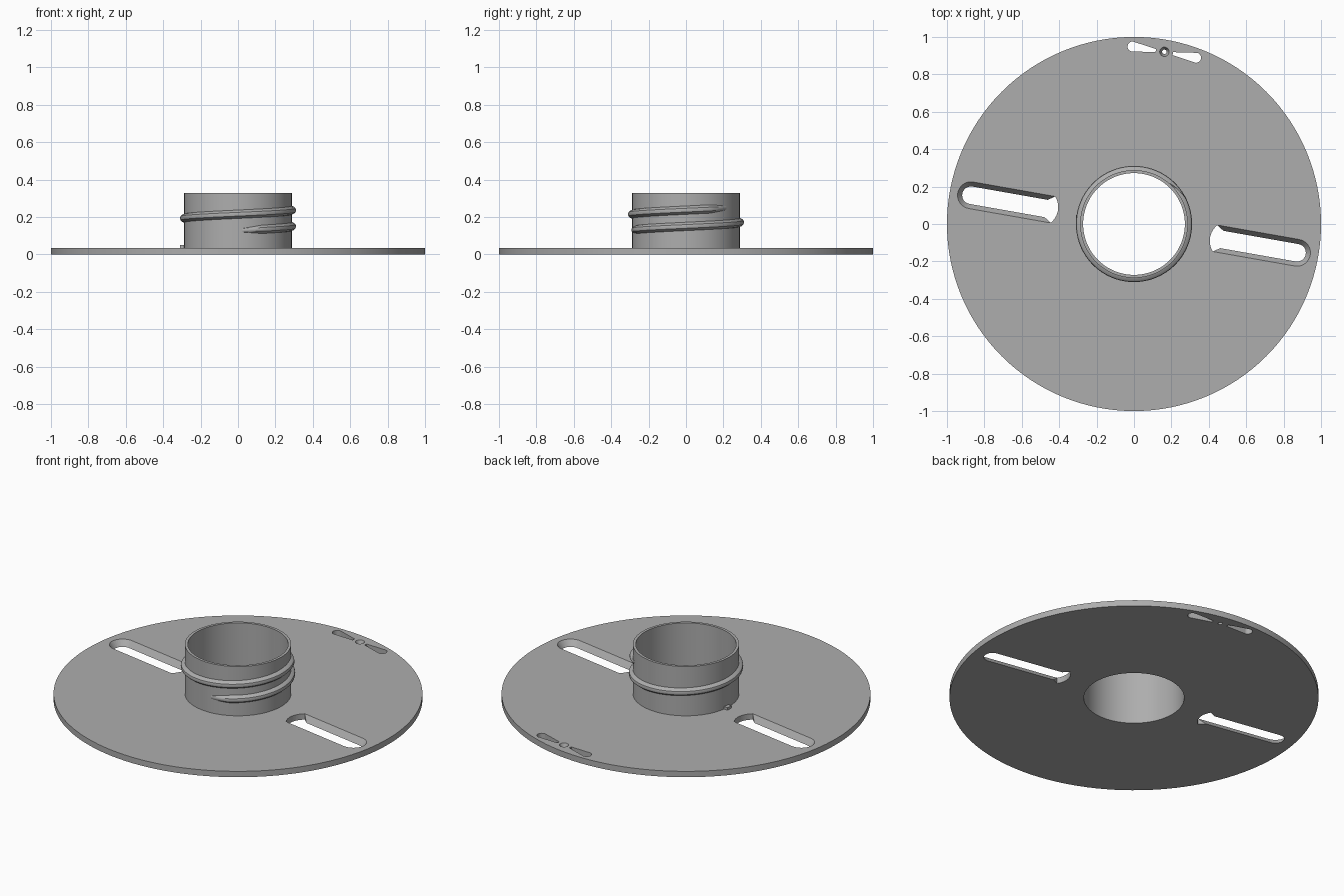
import bpy, bmesh, math
from mathutils import Matrix, Vector

if "Cube" in bpy.data.objects:
    bpy.data.objects.remove(bpy.data.objects["Cube"])

PLATE_H = 0.035
NECK_R, BORE_R, NECK_H = 0.288, 0.272, 0.33
TILT = math.radians(-10)

grey = bpy.data.materials.new("grey plastic")
grey.diffuse_color = (0.42, 0.42, 0.42, 1)
grey.use_nodes = True
grey.node_tree.nodes["Principled BSDF"].inputs["Base Color"].default_value = grey.diffuse_color


def finish(name, bm, smooth=True):
    bmesh.ops.recalc_face_normals(bm, faces=bm.faces)
    mesh = bpy.data.meshes.new(name)
    bm.to_mesh(mesh)
    bm.free()
    mesh.materials.append(grey)
    obj = bpy.data.objects.new(name, mesh)
    bpy.context.collection.objects.link(obj)
    if smooth:
        shade(obj)
    return obj


def shade(obj):
    bpy.ops.object.select_all(action='DESELECT')
    obj.select_set(True)
    bpy.context.view_layer.objects.active = obj
    bpy.ops.object.shade_smooth_by_angle(angle=math.radians(30))


def lathe(name, profile, steps=128):
    """Spin a closed (radius, z) profile around the z axis."""
    bm = bmesh.new()
    rings = [[bm.verts.new((r * math.cos(a), r * math.sin(a), z)) for r, z in profile]
             for a in (2 * math.pi * i / steps for i in range(steps))]
    n = len(profile)
    for i in range(steps):
        a, b = rings[i], rings[(i + 1) % steps]
        for k in range(n):
            bm.faces.new((a[k], b[k], b[(k + 1) % n], a[(k + 1) % n]))
    return finish(name, bm)


def loft(name, low, high, matrix, z0=-0.01, z1=PLATE_H + 0.01):
    """Solid between two outlines with equal point counts."""
    bm = bmesh.new()
    a = [bm.verts.new((x, y, z0)) for x, y in low]
    b = [bm.verts.new((x, y, z1)) for x, y in high]
    n = len(a)
    bm.faces.new(a)
    bm.faces.new(b)
    for i in range(n):
        bm.faces.new((a[i], a[(i + 1) % n], b[(i + 1) % n], b[i]))
    bm.transform(matrix)
    return finish(name, bm, False)


def arc(cx, cy, r, a0, a1, n=16):
    return [(cx + r * math.cos(math.radians(a0 + (a1 - a0) * i / n)),
             cy + r * math.sin(math.radians(a0 + (a1 - a0) * i / n))) for i in range(n + 1)]


# Base plate
plate = lathe("base_plate", [(BORE_R, 0), (1, 0), (1, PLATE_H), (BORE_R, PLATE_H)])
cutters = []

# Two sloped slots, each with a flared entry next to the neck
for side in (0, math.pi):
    m = Matrix.Rotation(TILT + side, 4, 'Z')

    def slot(half):
        return [(0.445, -half)] + arc(0.885, 0, half, -90, 90) + [(0.445, half)]
    cutters.append(loft("slot_cutter", slot(0.040), slot(0.079), m))
    entry = [(0.48, -0.045)] + arc(0.52, 0, 0.107, 222, 138) + [(0.48, 0.045)]
    cutters.append(loft("entry_cutter", entry, entry, m))

# Teardrop marks on both sides of a small countersunk hole
m = Matrix.Rotation(TILT, 4, 'Z')
for s in (-1, 1):
    drop = [(s * x, y) for x, y in arc(0.172, 0.933, 0.027, -85, 85) + [(0.046, 0.941), (0.046, 0.925)]]
    cutters.append(loft("teardrop_cutter", drop, drop, m))
cutters.append(loft("pin_cutter", arc(0, 0.935, 0.008, 0, 345, 23),
                    arc(0, 0.935, 0.029, 0, 345, 23), m))

for c in cutters:
    mod = plate.modifiers.new("cut", 'BOOLEAN')
    mod.operation, mod.solver, mod.object = 'DIFFERENCE', 'EXACT', c
    bpy.context.view_layer.objects.active = plate
    bpy.ops.object.modifier_apply(modifier=mod.name)
    bpy.data.objects.remove(c)
shade(plate)

# Neck tube
lathe("neck", [(BORE_R, PLATE_H - 0.003), (NECK_R, PLATE_H - 0.003), (NECK_R, NECK_H),
               (BORE_R, NECK_H)])

# Screw thread: a rounded ridge swept up a helix, fading out at both ends
bm = bmesh.new()
START, END, STEPS = -85, 408, 150
section = [(-0.004, -0.024), (0.010, -0.019), (0.020, -0.010), (0.0225, 0),
           (0.020, 0.010), (0.010, 0.019), (-0.004, 0.024)]
rows = []
for i in range(STEPS + 1):
    deg = START + (END - START) * i / STEPS
    a = math.radians(deg)
    z = 0.15 + 0.087 * deg / 360
    fade = min(1, 0.15 + min(deg - START, END - deg) / 25)
    row = []
    for dr, dz in section:
        r = NECK_R + (dr * fade if dr > 0 else dr)
        row.append(bm.verts.new((r * math.cos(a), r * math.sin(a), z + dz * (0.4 + 0.6 * fade))))
    rows.append(row)
for a, b in zip(rows, rows[1:]):
    for k in range(len(section)):
        j = (k + 1) % len(section)
        bm.faces.new((a[k], b[k], b[j], a[j]))
bm.faces.new(rows[0])
bm.faces.new(rows[-1])
finish("screw_thread", bm)

# Small stop nub at the foot of the neck
bm = bmesh.new()
bmesh.ops.create_cube(bm, size=1, matrix=Matrix.Translation(Vector((-0.296, 0.03, 0.041)))
                      @ Matrix.Diagonal((0.026, 0.035, 0.018, 1)))
finish("stop_nub", bm)
